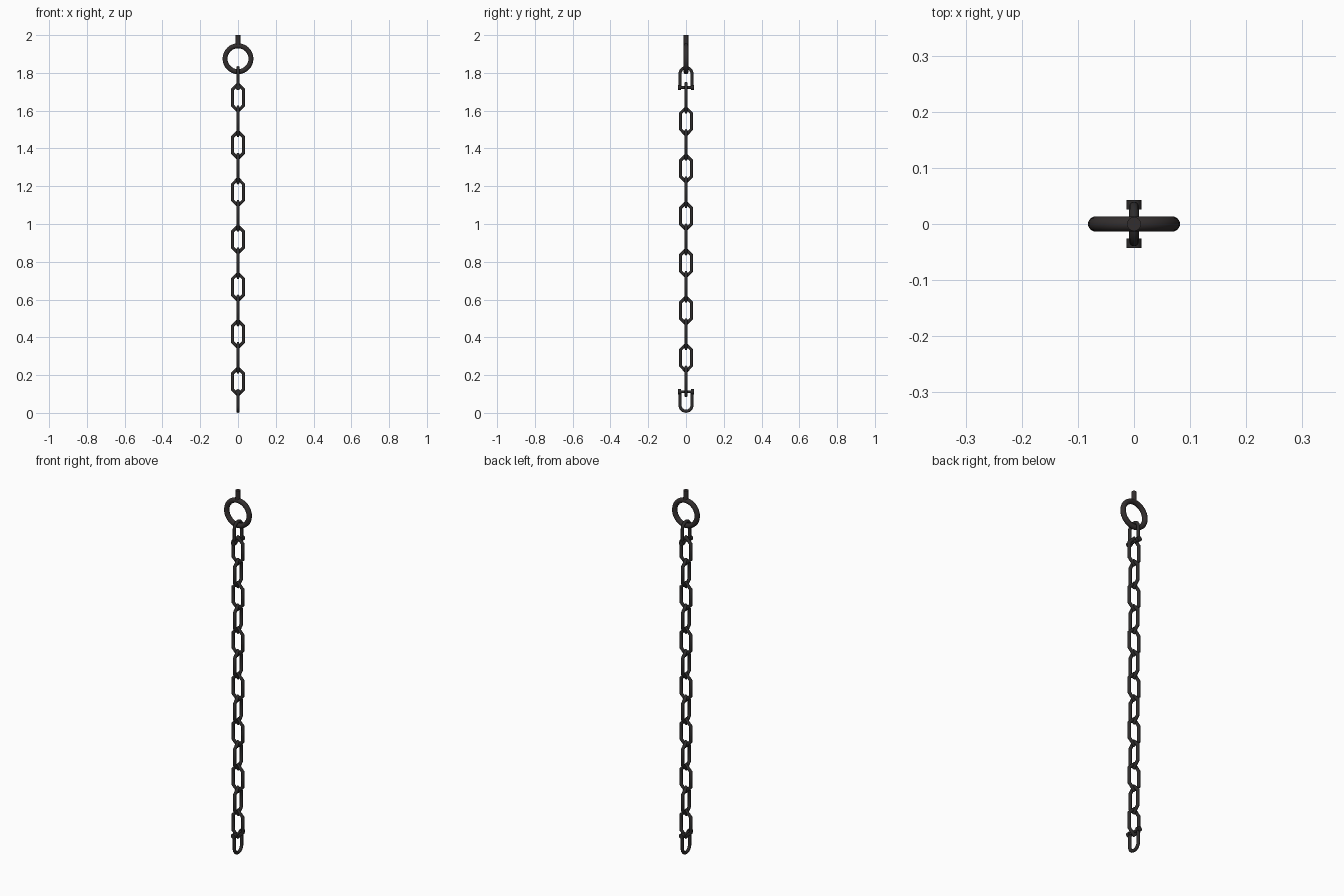
import bpy, bmesh, math
from mathutils import Vector

if "Cube" in bpy.data.objects:
    bpy.data.objects.remove(bpy.data.objects["Cube"])


def material(name, col):
    m = bpy.data.materials.new(name)
    m.diffuse_color = (*col, 1)
    m.use_nodes = True
    m.node_tree.nodes["Principled BSDF"].inputs["Base Color"].default_value = m.diffuse_color
    return m


RING_IRON = material("warm dark iron", (0.032, 0.027, 0.027))
LINK_IRON = material("dark iron", (0.027, 0.025, 0.025))


def sweep(name, path, r, sides, closed, side_axis, z, mat):
    """Mitred round bar along a planar (u, height) path, u along x or y."""
    u = Vector((1, 0, 0)) if side_axis == "x" else Vector((0, 1, 0))
    w = Vector((0, 1, 0)) if side_axis == "x" else Vector((1, 0, 0))
    up = Vector((0, 0, 1))
    bm = bmesh.new()
    n = len(path)
    rings = []
    for i, p in enumerate(path):
        p = Vector(p)
        a = Vector(path[i - 1]) if closed or i > 0 else None
        b = Vector(path[(i + 1) % n]) if closed or i < n - 1 else None
        d1 = (p - a).normalized() if a is not None else (b - p).normalized()
        d2 = (b - p).normalized() if b is not None else d1
        t = (d1 + d2).normalized()
        nrm = Vector((-t.y, t.x))
        mitre = 1 / max(0.5, t.dot(d1))
        ring = []
        for k in range(sides):
            ang = 2 * math.pi * (k + 0.5) / sides
            q = p + nrm * (math.cos(ang) * r * mitre)
            ring.append(bm.verts.new(u * q.x + up * (q.y + z) + w * (math.sin(ang) * r)))
        rings.append(ring)
    for i in range(n if closed else n - 1):
        A, B = rings[i], rings[(i + 1) % n]
        for k in range(sides):
            j = (k + 1) % sides
            bm.faces.new((A[k], A[j], B[j], B[k]))
    if not closed:
        bm.faces.new(rings[0])
        bm.faces.new(rings[-1])
    bmesh.ops.recalc_face_normals(bm, faces=bm.faces)
    me = bpy.data.meshes.new(name)
    bm.to_mesh(me)
    bm.free()
    ob = bpy.data.objects.new(name, me)
    bpy.context.collection.objects.link(ob)
    me.materials.append(mat)
    smooth(ob)
    return ob


def smooth(ob):
    bpy.ops.object.select_all(action="DESELECT")
    ob.select_set(True)
    bpy.context.view_layer.objects.active = ob
    bpy.ops.object.shade_smooth_by_angle(angle=math.radians(46))


def rod(name, r, length, loc, along_y, mat, sides=16):
    bpy.ops.mesh.primitive_cylinder_add(vertices=sides, radius=r, depth=length, location=loc,
                                        rotation=(math.pi / 2 if along_y else 0, 0, 0))
    ob = bpy.context.object
    ob.name = name
    ob.data.materials.append(mat)
    smooth(ob)


# hanging ring and its stem
circle = [(0.0685 * math.cos(2 * math.pi * i / 32), 0.0685 * math.sin(2 * math.pi * i / 32))
          for i in range(32)]
sweep("hanging_ring", circle, 0.0135, 12, True, "x", 1.875, RING_IRON)
rod("ring_stem", 0.0125, 0.06, (0, 0, 1.97), False, RING_IRON)


# U-shaped shackles with eyes and a cross pin
def shackle(name, pin_z, tip_z):
    s = 1 if tip_z > pin_z else -1
    R, r = 0.0315, 0.0085
    top = abs(tip_z - pin_z) - r - R
    path = [(R, 0)] + [(R * math.cos(math.pi * i / 12), s * (top + R * math.sin(math.pi * i / 12)))
                       for i in range(13)] + [(-R, 0)]
    sweep(name + "_bow", path, r, 10, False, "y", pin_z, LINK_IRON)
    rod(name + "_pin", 0.0075, 0.07, (0, 0, pin_z), True, LINK_IRON)
    for side in (-1, 1):
        rod(name + "_eye", 0.0138, 0.0175, (0, side * 0.0342, pin_z), True, LINK_IRON)


shackle("upper_shackle", 1.723, 1.836)
shackle("lower_shackle", 0.112, 0.0)

# alternating six-sided chain links
hexagon = [(0, 0.072), (0.0295, 0.042), (0.0295, -0.042),
           (0, -0.072), (-0.0295, -0.042), (-0.0295, 0.042)]
for i in range(13):
    sweep("chain_link", hexagon, 0.0088, 8, True, "xy"[i % 2], 1.669 - i * 0.1252, LINK_IRON)
